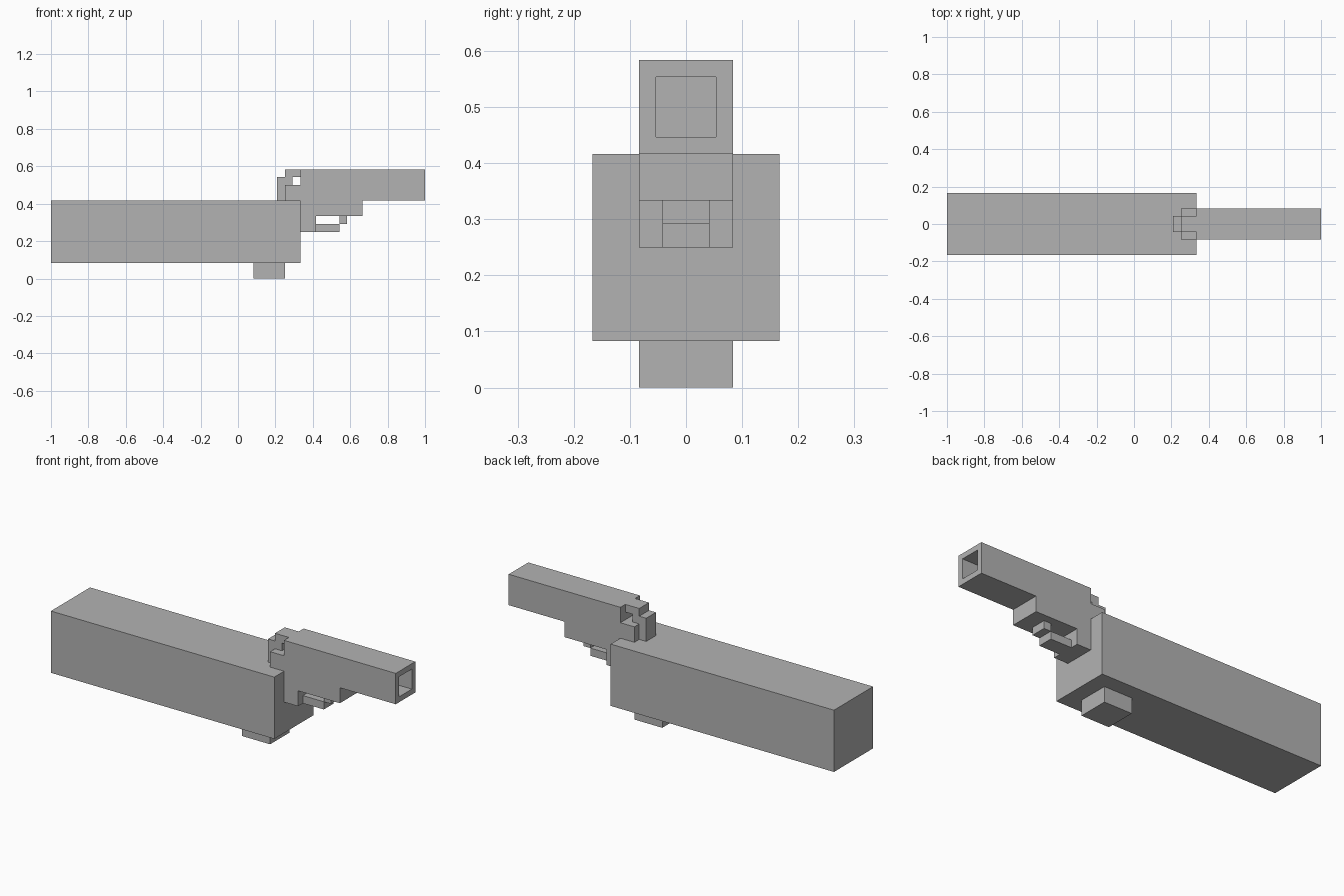
import bpy
import bmesh
from mathutils import Vector

old = bpy.data.objects.get("Cube")
if old:
    bpy.data.objects.remove(old, do_unlink=True)

U = 1 / 24  # block grid step

grey = bpy.data.materials.new("plain grey")
grey.use_nodes = True
GREY = (0.45, 0.45, 0.45, 1)
grey.diffuse_color = GREY
grey.node_tree.nodes["Principled BSDF"].inputs["Base Color"].default_value = GREY


def slab(name, outline, half_width, bore=None):
    """Extrude an (x, z) outline, in grid steps, across y; optionally bore the +x end."""
    bm = bmesh.new()
    face = bm.faces.new([bm.verts.new((x * U, -half_width * U, z * U)) for x, z in outline])
    moved = bmesh.ops.extrude_face_region(bm, geom=[face])["geom"]
    verts = [g for g in moved if isinstance(g, bmesh.types.BMVert)]
    bmesh.ops.translate(bm, verts=verts, vec=(0, 2 * half_width * U, 0))
    bmesh.ops.recalc_face_normals(bm, faces=bm.faces[:])
    if bore:
        rim, depth = bore
        end = max(bm.faces, key=lambda f: f.calc_center_median().x)
        bmesh.ops.inset_individual(bm, faces=[end], thickness=rim * U)
        hole = bmesh.ops.extrude_discrete_faces(bm, faces=[end])["faces"][0]
        bmesh.ops.translate(bm, verts=hole.verts[:], vec=Vector((-depth * U, 0, 0)))
        bmesh.ops.remove_doubles(bm, verts=bm.verts[:], dist=1e-5)
    mesh = bpy.data.meshes.new(name)
    bm.to_mesh(mesh)
    bm.free()
    mesh.materials.append(grey)
    obj = bpy.data.objects.new(name, mesh)
    bpy.context.collection.objects.link(obj)
    return obj


def block(name, x0, x1, z0, z1, half_width):
    return slab(name, [(x0, z0), (x1, z0), (x1, z1), (x0, z1)], half_width)


# Arm, and the grip end showing beneath the hand
block("arm", -24, 8, 2, 10, 4)
block("grip_end", 2, 6, 0, 2, 2)

# Stepped body with a square bore in the muzzle
slab("pistol_body", [(6, 10), (6, 12), (8, 12), (8, 14), (24, 14), (24, 10), (16, 10),
                     (16, 8), (10, 8), (10, 6), (8, 6), (8, 10)], 2, bore=(1, 4))

# Hooked hammer at the rear
slab("hammer", [(5, 10), (5, 13), (6, 13), (6, 14), (8, 14), (8, 13), (7, 13),
                (7, 12), (6, 12), (6, 10)], 1)

# Trigger guard
block("trigger_guard_bar", 10, 13, 6, 7, 1)
block("trigger_guard_post", 13, 14, 7, 8, 1)
